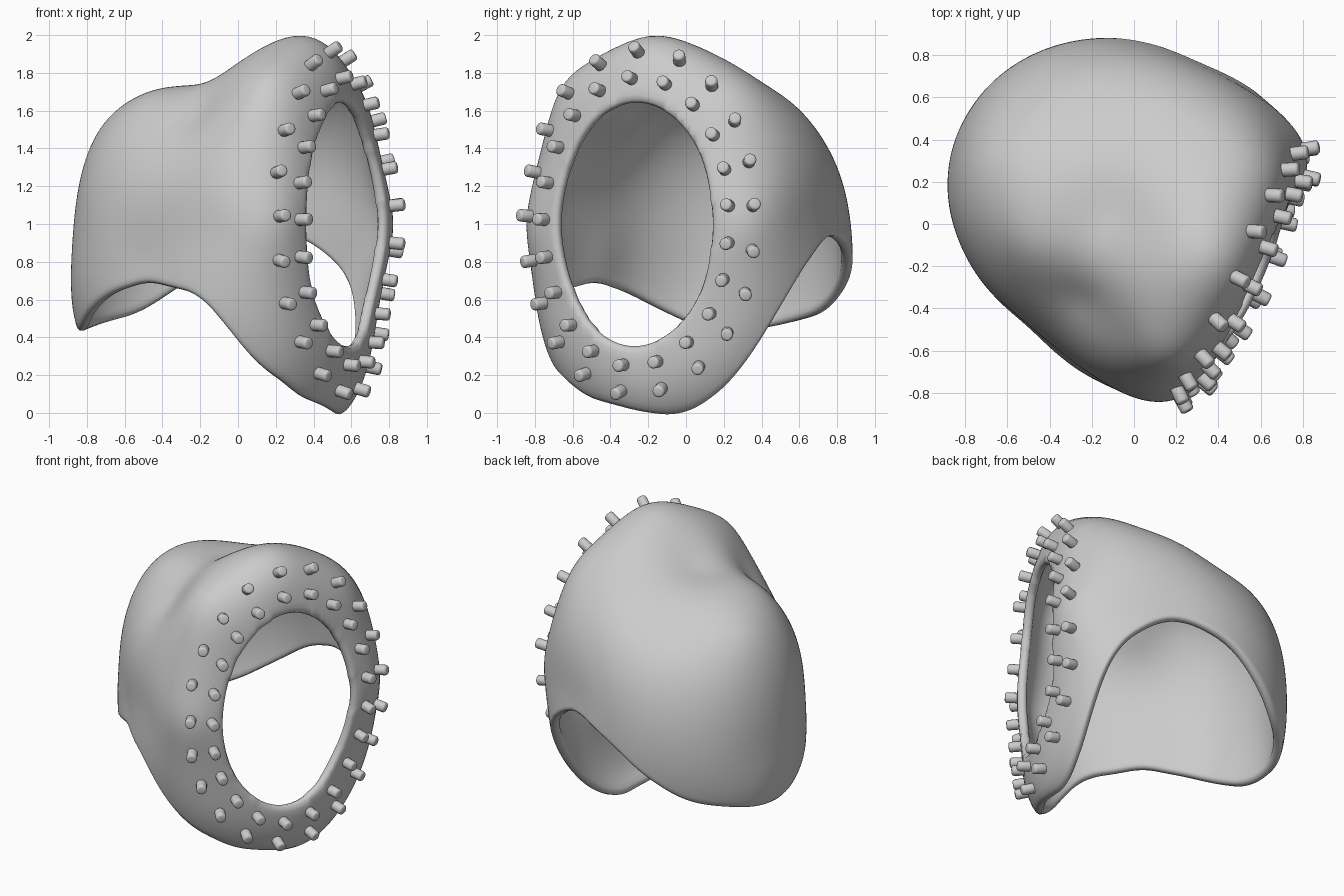
import bpy, bmesh, math
from mathutils import Vector

if "Cube" in bpy.data.objects:
    bpy.data.objects.remove(bpy.data.objects["Cube"])

# Local frame: a = facing direction, b = sideways, z = up
F, L = Vector((0.91, -0.416, 0)).normalized(), Vector((0.416, 0.91, 0)).normalized()
MID = Vector((0, 0, 1.0))

def world(p):
    return F * p.x + L * p.y + Vector((0, 0, p.z))

# Guide points (a, b, z) for the smooth outer skin
centre = [(.625, 1), (.625, 1.64), (.56, 1.89), (.35, 2.01), (.11, 1.89), (-.12, 1.75),
          (-.45, 1.71), (-.75, 1.54), (-.89, 1.2), (-.93, .8), (-.91, .43),
          (.66, .36), (.64, .11), (.57, .0)]
pairs = [(.62, .33, 1.46), (.54, .47, 1.64), (.63, .33, .54), (.57, .48, .38),
         (.47, .53, .22), (.53, .3, .05)]
sides = [(.655, .46, 1), (.63, .625, 1), (.48, .74, 1), (.4, .53, 1.73),
         (.25, .80, 1), (-.04, .82, 1), (-.4, .78, .9), (-.67, .63, .75), (-.86, .4, .8),
         (.1, .45, 1.77), (-.1, .6, 1.62), (-.2, .72, 1.42), (-.6, .5, 1.4), (-.4, .4, 1.59),
         (.62, -.46, 1), (.58, -.62, 1), (.44, -.73, 1), (.36, -.53, 1.77),
         (.2, -.745, .95), (0, -.715, .9), (-.26, -.64, .8), (-.5, -.57, .8), (-.7, -.43, .9),
         (.2, -.5, 1.69), (-.06, -.42, 1.57), (-.1, -.6, 1.36), (-.55, -.42, 1.43), (-.38, -.3, 1.67)]
guides = [(a, 0, z) for a, z in centre] + sides
for a, b, z in pairs:
    guides += [(a, b, z), (a, -b, z)]
vecs = [Vector(g) - MID for g in guides]
dirs = [v.normalized() for v in vecs]
mean = sum(v.length for v in vecs) / len(vecs)

def kernel(p, q):
    return math.sqrt((p - q).length_squared + 0.03)

def solve(m):
    n = len(m)
    for c in range(n):
        k = max(range(c, n), key=lambda r: abs(m[r][c]))
        m[c], m[k] = m[k], m[c]
        for r in range(c + 1, n):
            f = m[r][c] / m[c][c]
            for j in range(c, n + 1):
                m[r][j] -= f * m[c][j]
    x = [0.0] * n
    for r in range(n - 1, -1, -1):
        x[r] = (m[r][n] - sum(m[r][j] * x[j] for j in range(r + 1, n))) / m[r][r]
    return x

weights = solve([[kernel(p, q) - (0.015 if i == j else 0) for j, q in enumerate(dirs)]
                 + [vecs[i].length - mean] for i, p in enumerate(dirs)])

def skin(d):
    d = d.normalized()
    return MID + d * (mean + sum(w * kernel(d, q) for w, q in zip(weights, dirs)))

def skin_at(b, z, a=0.6):
    # point of the skin in front of a given (b, z)
    for _ in range(5):
        p = skin(Vector((a, b, z)) - MID)
        a = p.x
    return p

def skin_normal(p):
    d = (p - MID).normalized()
    t = d.orthogonal().normalized()
    s = d.cross(t)
    e = 0.04
    n = (skin(d + t * e) - skin(d - t * e)).cross(skin(d + s * e) - skin(d - s * e)).normalized()
    return n if n.dot(d) > 0 else -n

# Height of the bottom edge around the shell (degrees from facing direction, z)
edge = [(-180, .43), (-163, .42), (-148, .52), (-131, .63), (-110, .7), (-82, .63), (-74, .52),
        (-67, .39), (-57, .24), (-33, .07), (0, -.01), (18, -.03), (33, .02), (48, .18), (57, .42),
        (68, .72), (86, .92), (97, .95), (118, .85), (133, .68), (150, .52), (180, .43)]

def edge_raw(t):
    t = (t + 180) % 360 - 180
    for (t0, z0), (t1, z1) in zip(edge, edge[1:]):
        if t0 <= t <= t1:
            return z0 + (z1 - z0) * (t - t0) / (t1 - t0)

def edge_z(t):
    return sum(edge_raw(t + k) for k in (-6, -3, 0, 3, 6)) / 5

def direction(th, el):
    return Vector((math.cos(el) * math.cos(th), math.cos(el) * math.sin(th), math.sin(el)))

# Shell: columns from the bottom edge to the crown
COLS, ROWS = 112, 44
bm = bmesh.new()
grid = []
for i in range(COLS):
    deg = 360 * i / COLS
    th, target = math.radians(deg), edge_z(deg)
    lo, hi = math.radians(-75), math.radians(15)
    for _ in range(14):
        m = (lo + hi) / 2
        if skin(direction(th, m)).z < target:
            lo = m
        else:
            hi = m
    grid.append([bm.verts.new(skin(direction(th, lo + (math.pi / 2 - lo) * j / ROWS)))
                 for j in range(ROWS)])
crown = bm.verts.new(skin(Vector((0, 0, 1))))
for i in range(COLS):
    p, q = grid[i], grid[(i + 1) % COLS]
    for j in range(ROWS - 1):
        bm.faces.new((p[j], q[j], q[j + 1], p[j + 1]))
    bm.faces.new((p[-1], q[-1], crown))

# Face opening: remove the oval and even out its border
OB, OZ, OC = 0.455, 0.645, -0.01

def oval(p):
    return math.hypot((p.y - OC) / OB, (p.z - 1) / OZ) if p.x > 0 else 9

bmesh.ops.delete(bm, geom=[f for f in bm.faces if oval(f.calc_center_median()) < 1], context='FACES')
corners = [v for v in bm.verts if v.is_boundary and len(v.link_edges) == 2 and oval(v.co) < 1.25]
bmesh.ops.dissolve_verts(bm, verts=corners)
rim = {v for v in bm.verts if v.is_boundary and oval(v.co) < 1.25}
near = [v for v in bm.verts if v not in rim and not v.is_boundary and oval(v.co) < 1.32]
for step in range(18):
    new = {}
    for v in rim:
        nb = [e.other_vert(v) for e in v.link_edges if e.is_boundary] if step else []
        c = sum((n.co for n in nb), v.co.copy()) / (len(nb) + 1)
        k = oval(c)
        new[v] = skin_at(OC + (c.y - OC) / k, 1 + (c.z - 1) / k, c.x)
    for v in near:
        nb = [e.other_vert(v).co for e in v.link_edges]
        new[v] = skin(sum(nb, Vector()) / len(nb) - MID)
    for v, c in new.items():
        v.co = c
for v in bm.verts:
    v.co = world(v.co)
mesh = bpy.data.meshes.new("helmet_shell")
bm.to_mesh(mesh)
bm.free()
shell = bpy.data.objects.new("helmet_shell", mesh)
bpy.context.collection.objects.link(shell)
mesh.shade_smooth()
solid = shell.modifiers.new("thickness", 'SOLIDIFY')
solid.thickness, solid.offset = 0.06, -1
sub = shell.modifiers.new("rounding", 'SUBSURF')
sub.levels = sub.render_levels = 1

# Studs: two oval rings around the opening
def stud_mesh():
    b = bmesh.new()
    bmesh.ops.create_cone(b, cap_ends=True, segments=16, radius1=.033, radius2=.033, depth=.1)
    caps = [e for e in b.edges if abs(e.verts[0].co.z - e.verts[1].co.z) < 1e-5]
    bmesh.ops.bevel(b, geom=caps, offset=.014, segments=3, profile=.5, affect='EDGES')
    me = bpy.data.meshes.new("stud")
    b.to_mesh(me)
    b.free()
    me.shade_smooth()
    return me

def oval_points(rb, rz, start, count):
    # evenly spaced along the oval's length
    pts = [(rb * math.cos(t), 1.01 + rz * math.sin(t))
           for t in (math.radians(start + k / 4) for k in range(1441))]
    run = [0]
    for p, q in zip(pts, pts[1:]):
        run.append(run[-1] + math.dist(p, q))
    return [pts[min(range(1441), key=lambda i: abs(run[i] - run[-1] * k / count))]
            for k in range(count)]

stud = stud_mesh()
for ring, rb, rz, start in (("inner", .545, .76, 6.5), ("outer", .66, .9, 5.5)):
    for k, (b, z) in enumerate(oval_points(rb, rz, start, 21)):
        p = skin_at(b, z)
        n = (skin_normal(p) + Vector((.2, 0, 0))).normalized()
        o = bpy.data.objects.new(f"{ring}_stud_{k + 1}", stud)
        o.location = world(p + n * 0.025)
        o.rotation_mode = 'QUATERNION'
        o.rotation_quaternion = world(n).to_track_quat('Z', 'Y')
        bpy.context.collection.objects.link(o)
